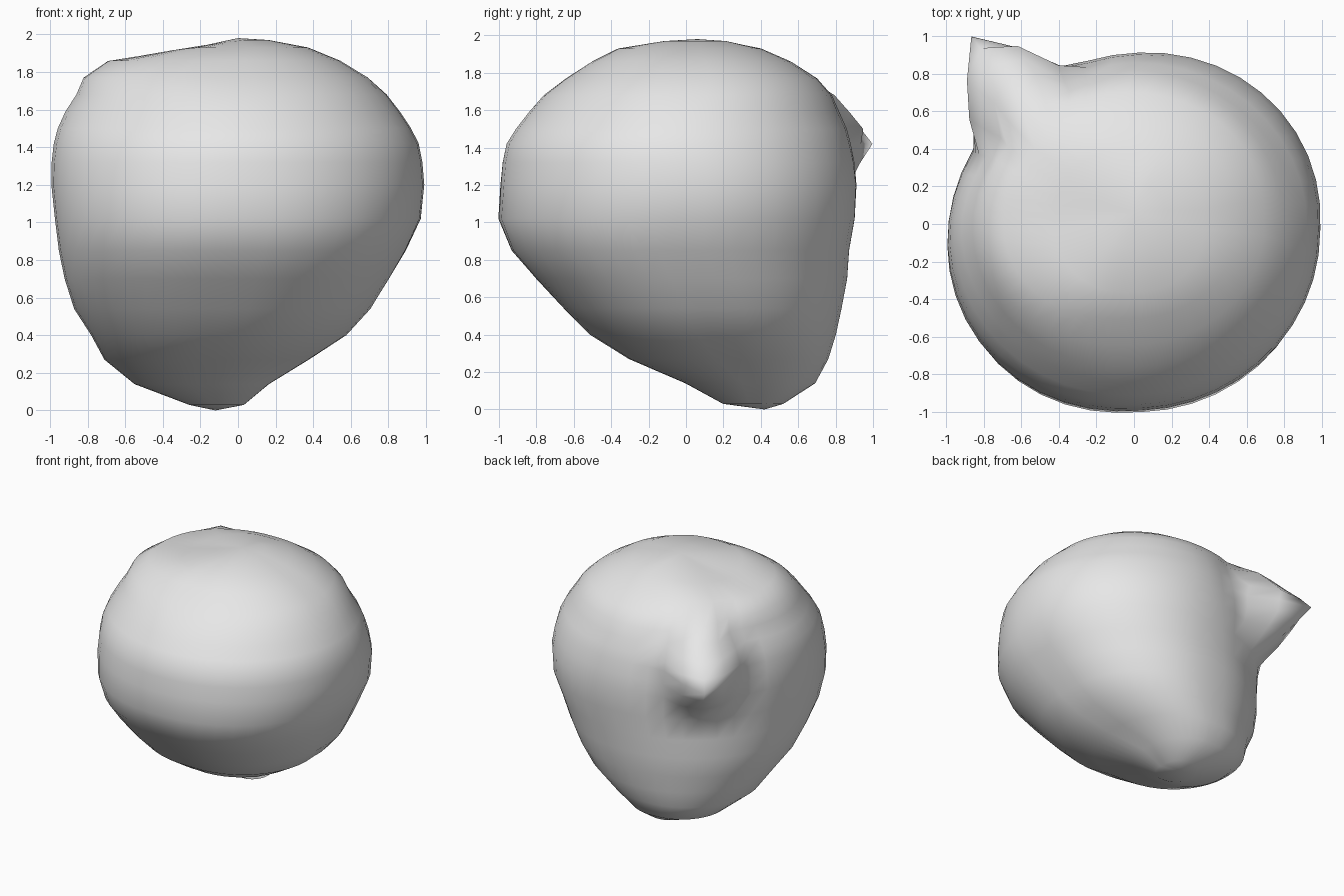
import bpy
import bmesh
from math import sin, cos, radians, hypot

default_cube = bpy.data.objects.get("Cube")
if default_cube:
    bpy.data.objects.remove(default_cube, do_unlink=True)

# Height, then right, left, front and back limits of each level of the body
LEVELS = [
    (.03, -.26, .03, .2, .52),
    (.14, -.55, .16, 0, .69),
    (.27, -.71, .37, -.3, .76),
    (.4, -.78, .57, -.51, .8),
    (.54, -.87, .7, -.65, .83),
    (.7, -.92, .8, -.8, .86),
    (.85, -.95, .89, -.93, .87),
    (1.02, -.97, .97, -1, .9),
    (1.2, -.99, .99, -.99, .91),
    (1.32, -.99, .98, -.98, .9),
    (1.42, -.98, .96, -.96, .88),
    (1.5, -.96, .92, -.91, .86),
    (1.59, -.92, .86, -.84, .82),
    (1.68, -.86, .79, -.76, .78),
    (1.77, -.82, .69, -.64, .7),
    (1.86, -.69, .54, -.5, .56),
    (1.93, -.42, .37, -.36, .4),
    (1.97, -.2, .16, -.12, .22),
]
# Extra fullness of the four diagonals at a few heights
BAND_HEIGHTS = (0, .25, 1.1, 1.6, 1.9, 2)
FULLNESS = (
    (.05, .05, .045, 0, .05, .05),
    (0, 0, -.02, -.05, .02, .02),
    (.02, .02, .045, 0, .05, .05),
    (.08, .08, 0, 0, .06, .06),
)
SEGMENTS = 45
NUB_ANGLE = 128.5
NUB_HEIGHT = 1.42


def fullness(angle, z):
    """Swell or draw in one diagonal, blended between the band heights."""
    row = FULLNESS[int(angle // 90)]
    k = max(i for i, height in enumerate(BAND_HEIGHTS) if height <= z)
    blend = (z - BAND_HEIGHTS[k]) / (BAND_HEIGHTS[k + 1] - BAND_HEIGHTS[k])
    amount = row[k] + (row[k + 1] - row[k]) * blend
    return 1 + amount * abs(sin(radians(2 * angle)))


def nub_push(angle, z):
    """Outward pull that draws the pointed nub out of the back right side."""
    turn = angle - NUB_ANGLE
    rise = z - NUB_HEIGHT
    width = 21 if turn > 0 else 18
    reach, power = (.42, .7) if rise > 0 else (.4, 1)
    distance = hypot(turn / width, rise / reach)
    return .44 * max(0, 1 - distance) ** power


def level_ring(bm, level):
    z, right, left, front, back = level
    ring = []
    for i in range(SEGMENTS):
        angle = (NUB_ANGLE + i * 360 / SEGMENTS) % 360
        push = nub_push(angle, z)
        full = fullness(angle, z)
        turn = radians(angle)
        x = (left + right) / 2 + ((left - right) / 2 * full + push) * cos(turn)
        y = (front + back) / 2 + ((back - front) / 2 * full + push) * sin(turn)
        # Shallow hollow in the crown
        hollow = .05 * max(0, 1 - hypot(x + .32, y - .05) / .4) if z > 1.8 else 0
        ring.append(bm.verts.new((x, y, z - hollow)))
    return ring


# Body skin, level by level
bm = bmesh.new()
rings = [level_ring(bm, level) for level in LEVELS]
for lower, upper in zip(rings, rings[1:]):
    for i in range(SEGMENTS):
        j = (i + 1) % SEGMENTS
        bm.faces.new((lower[i], lower[j], upper[j], upper[i]))

# Closed bottom and top
for ring, centre in ((rings[0], (-.12, .42, 0)), (rings[-1], (0, .06, 1.98))):
    pole = bm.verts.new(centre)
    for i in range(SEGMENTS):
        bm.faces.new((ring[i], ring[(i + 1) % SEGMENTS], pole))
bmesh.ops.recalc_face_normals(bm, faces=bm.faces)
for face in bm.faces:
    face.smooth = True

mesh = bpy.data.meshes.new("lumpy_body")
bm.to_mesh(mesh)
bm.free()
body = bpy.data.objects.new("lumpy_body", mesh)
bpy.context.collection.objects.link(body)

# Plain grey surface
grey = bpy.data.materials.new("light_grey")
grey.use_nodes = True
colour = (.8, .8, .8, 1)
grey.diffuse_color = colour
grey.node_tree.nodes["Principled BSDF"].inputs["Base Color"].default_value = colour
mesh.materials.append(grey)
